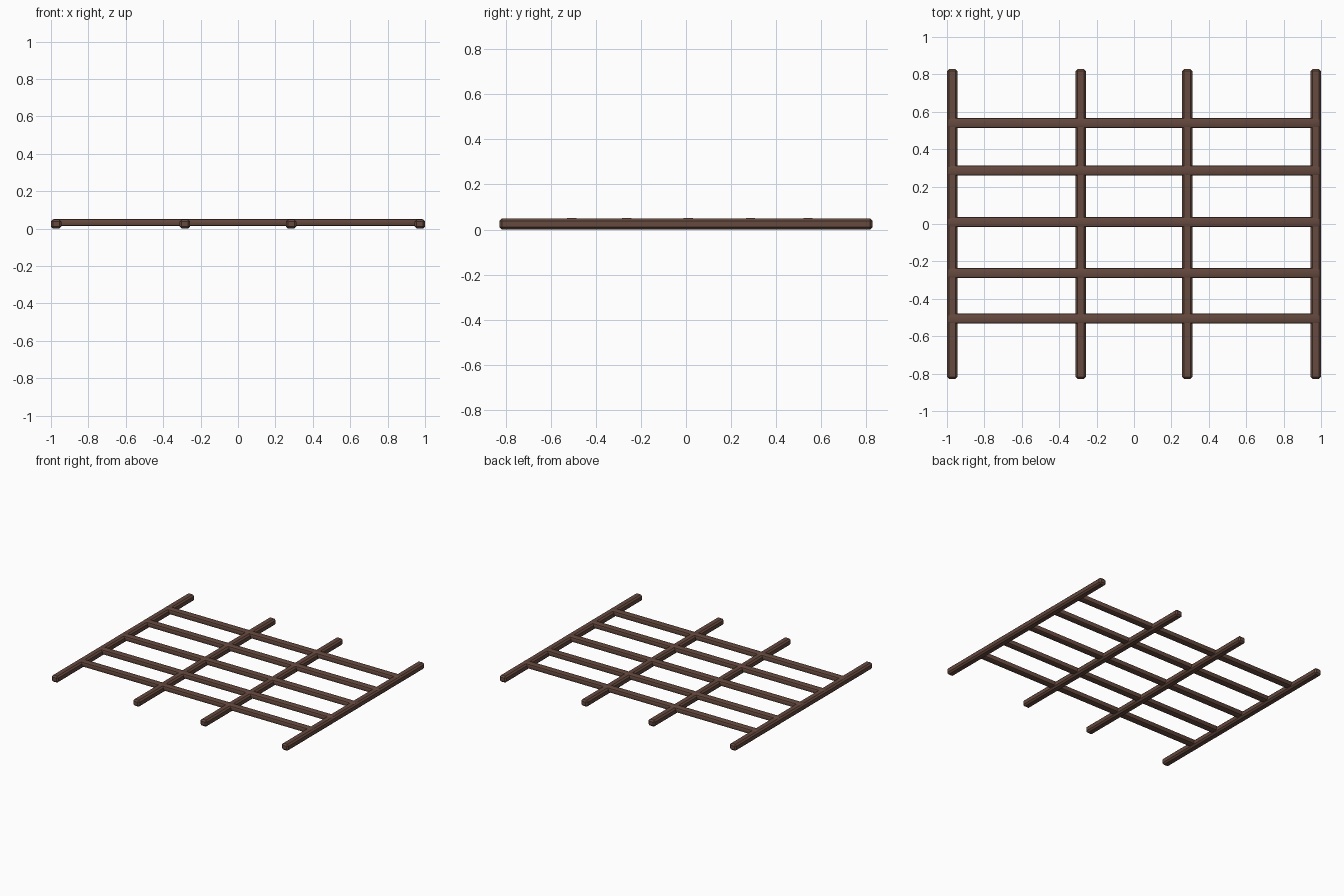
import bpy, bmesh, math
from mathutils import Matrix

if "Cube" in bpy.data.objects:
    bpy.data.objects.remove(bpy.data.objects["Cube"])

wood = bpy.data.materials.new("dark brown wood")
wood.diffuse_color = (0.130, 0.067, 0.049, 1.0)
wood.use_nodes = True
wood.node_tree.nodes["Principled BSDF"].inputs["Base Color"].default_value = wood.diffuse_color


def bar(name, size, loc, bevel, segments):
    """Bar with softened edges."""
    bm = bmesh.new()
    bmesh.ops.create_cube(bm, size=1.0, matrix=Matrix.Diagonal((*size, 1.0)))
    bmesh.ops.bevel(bm, geom=bm.edges[:], offset=bevel, segments=segments,
                    profile=0.5, affect='EDGES')
    me = bpy.data.meshes.new(name)
    bm.to_mesh(me)
    bm.free()
    me.materials.append(wood)
    ob = bpy.data.objects.new(name, me)
    ob.location = loc
    bpy.context.collection.objects.link(ob)
    bpy.ops.object.select_all(action='DESELECT')
    ob.select_set(True)
    bpy.context.view_layer.objects.active = ob
    bpy.ops.object.shade_smooth_by_angle(angle=math.radians(35))
    return ob


# Long posts running front to back, resting on the ground
for i, x in enumerate((-0.972, -0.284, 0.284, 0.972)):
    bar(f"post_{i + 1}", (0.056, 1.656, 0.049), (x, 0, 0.0245), 0.011, 1)

# Cross rails lying in the posts, raised a little
for i, y in enumerate((-0.506, -0.262, 0.010, 0.286, 0.541)):
    bar(f"cross_rail_{i + 1}", (1.986, 0.054, 0.038), (0, y, 0.033), 0.011, 2)
